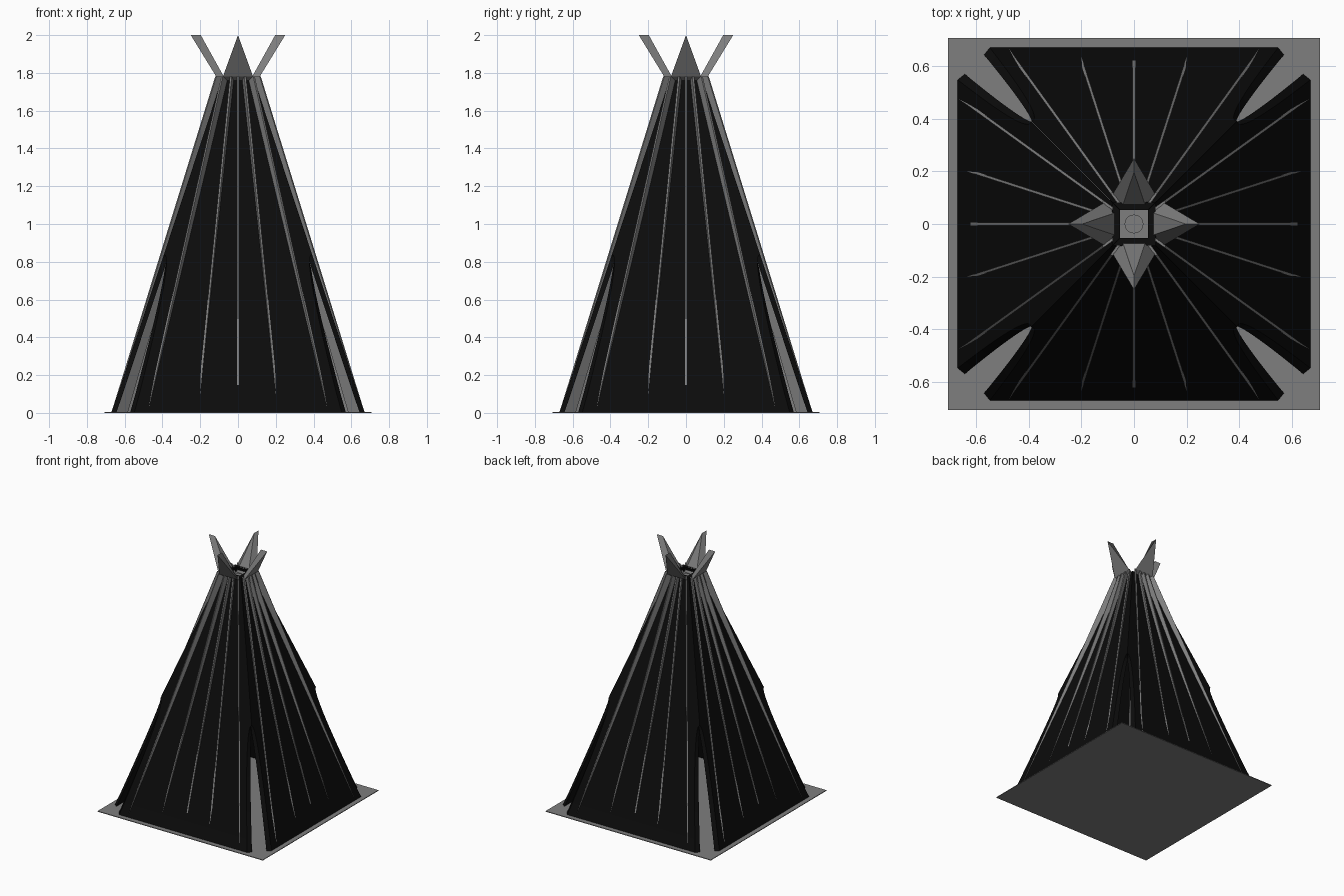
import bpy, math
from mathutils import Vector, Matrix

if "Cube" in bpy.data.objects:
    bpy.data.objects.remove(bpy.data.objects["Cube"])


def material(name, rgb):
    m = bpy.data.materials.new(name)
    m.diffuse_color = (*rgb, 1)
    m.use_nodes = True
    m.node_tree.nodes["Principled BSDF"].inputs["Base Color"].default_value = m.diffuse_color
    return m


GREY = material("weathered grey", (0.21, 0.21, 0.21))
BLACK = material("black canvas", (0.0035, 0.0035, 0.0035))


def make(name, verts, faces, mat, turn=0):
    me = bpy.data.meshes.new(name)
    rot = Matrix.Rotation(turn, 3, 'Z')
    me.from_pydata([rot @ Vector(v) for v in verts], [], faces)
    me.materials.append(mat)
    ob = bpy.data.objects.new(name, me)
    bpy.context.collection.objects.link(ob)
    # consistent outward normals
    import bmesh
    bm = bmesh.new()
    bm.from_mesh(me)
    bmesh.ops.recalc_face_normals(bm, faces=bm.faces)
    bm.to_mesh(me)
    bm.free()
    return ob


BOX = [(0, 1, 2, 3), (4, 5, 6, 7), (0, 1, 5, 4), (1, 2, 6, 5), (2, 3, 7, 6), (3, 0, 4, 7)]


def slab(name, r, z0, z1, mat):
    ring = [(-r, -r), (r, -r), (r, r), (-r, r)]
    make(name, [(x, y, z) for z in (z0, z1) for x, y in ring], BOX, mat)


# floor plate
slab("floor", 0.707, 0, 0.005, GREY)

TOP, TIP, THICK = 1.78, 0.84, 0.027


def half(z):
    return 0.67 - 0.331 * z


def canvas_panel(turn):
    # thick wall whose side edges curve away from the corner to leave an opening
    rows = [TIP * (1 - (1 - i / 14) ** 1.6) for i in range(15)] + [TOP]
    verts, faces = [], []
    for z in rows:
        h = half(z)
        s = math.sqrt(max(0, 1 - z / TIP))
        xo = h - 0.122 * s
        xi = h - max(THICK, 0.1 * s)
        zz = max(z, 0.005)
        verts += [(-xo, -h, zz), (xo, -h, zz), (xi, -h + THICK, zz), (-xi, -h + THICK, zz)]
    for i in range(len(rows) - 1):
        a, b = 4 * i, 4 * i + 4
        for j in range(4):
            k = (j + 1) % 4
            faces.append((a + j, a + k, b + k, b + j))
    n = len(verts)
    faces += [(0, 1, 2, 3), (n - 4, n - 3, n - 2, n - 1)]
    make("canvas_panel", verts, faces, BLACK, turn)


def rib(x, y, z, turn):
    # thin radial plank, proud of the canvas at the top and inside it at the foot
    d = Vector((x, -y, 0))
    end = d.length
    d.normalize()
    side = Vector((-d.y, d.x, 0)) * 0.005
    r_top = end * 0.118 / y
    slope = (end - r_top) / (TOP - z)
    r_foot = end + slope * (z - 0.005)
    prof = [(r_foot, 0.005), (r_top, TOP), (r_top - 0.06, TOP), (r_foot - 0.1, 0.005)]
    verts = [d * r + Vector((0, 0, h)) + side * s for s in (-1, 1) for r, h in prof]
    make("rib", verts, BOX, GREY, turn)


def crown_board(turn):
    # flared triangular board above the canvas
    verts = [(-0.08, -0.115, TOP), (0.08, -0.115, TOP), (0, -0.25, 2.0),
             (-0.05, -0.05, 1.735), (0.05, -0.05, 1.735), (0, -0.197, 2.0)]
    faces = [(0, 1, 2), (3, 4, 5), (0, 1, 4, 3), (1, 2, 5, 4), (2, 0, 3, 5)]
    make("crown_board", verts, faces, GREY, turn)


for q in range(4):
    t = q * math.pi / 2
    canvas_panel(t)
    crown_board(t)
    for x, y, z in ((0, 0.605, 0.2), (0.2, 0.62, 0.15), (0.46, 0.637, 0.1)):
        rib(x, y, z, t)
        if x:
            rib(-x, y, z, t)

# cap between the boards, with a round plug
slab("crown_cap", 0.06, 1.72, 1.74, GREY)
bpy.ops.mesh.primitive_cylinder_add(vertices=16, radius=0.036, depth=0.008, location=(0, 0, 1.743))
plug = bpy.context.object
plug.name = "crown_plug"
plug.data.materials.append(GREY)
